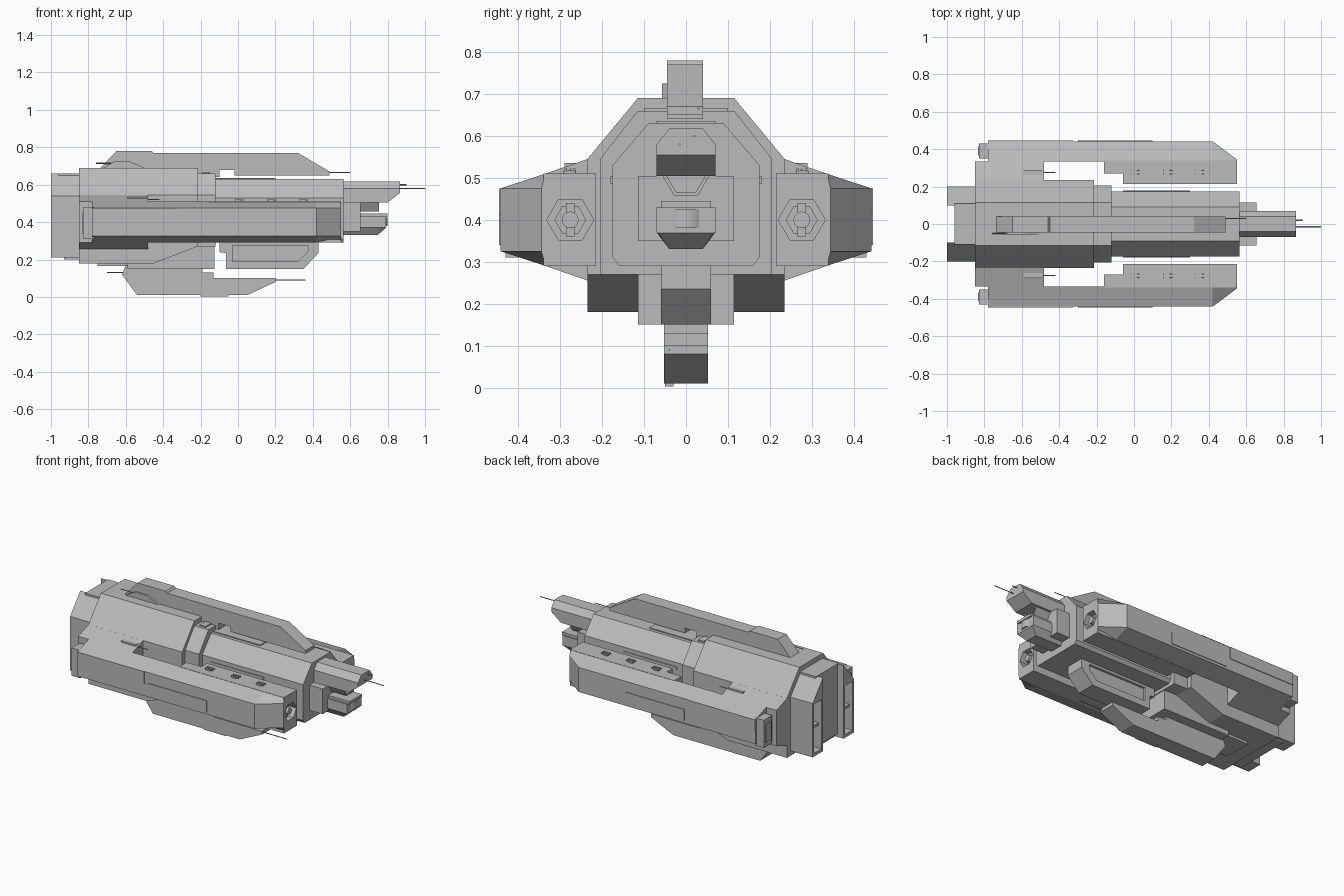
import bpy
import bmesh
import math

default_cube = bpy.data.objects.get("Cube")
if default_cube:
    bpy.data.objects.remove(default_cube, do_unlink=True)

# One plain hull colour
hull_grey = bpy.data.materials.new("hull_grey")
hull_grey.use_nodes = True
colour = (0.5, 0.5, 0.5, 1)
hull_grey.diffuse_color = colour
for node in hull_grey.node_tree.nodes:
    if node.type == "BSDF_PRINCIPLED":
        node.inputs["Base Color"].default_value = colour


def loft(name, rings):
    """Skin matching rings of points and cap both ends."""
    mesh = bpy.data.meshes.new(name)
    bm = bmesh.new()
    loops = [[bm.verts.new(point) for point in ring] for ring in rings]
    for first, second in zip(loops, loops[1:]):
        for i in range(len(first)):
            j = (i + 1) % len(first)
            bm.faces.new((first[i], first[j], second[j], second[i]))
    bm.faces.new(loops[0])
    bm.faces.new(loops[-1])
    bmesh.ops.recalc_face_normals(bm, faces=bm.faces)
    bm.to_mesh(mesh)
    bm.free()
    mesh.materials.append(hull_grey)
    part = bpy.data.objects.new(name, mesh)
    bpy.context.collection.objects.link(part)
    return part


def along_x(name, section, start, end):
    """Extrude a (y, z) section along the ship."""
    return loft(name, [[(x, y, z) for y, z in section] for x in (start, end)])


def across_y(name, profile, start, end):
    """Extrude an (x, z) side profile across the ship."""
    return loft(name, [[(x, y, z) for x, z in profile] for y in (start, end)])


def up_z(name, plan, start, end):
    """Extrude an (x, y) plan upward."""
    return loft(name, [[(x, y, z) for x, y in plan] for z in (start, end)])


def box(name, xs, ys, zs):
    plan = [(xs[0], ys[0]), (xs[1], ys[0]), (xs[1], ys[1]), (xs[0], ys[1])]
    return up_z(name, plan, zs[0], zs[1])


def symmetric(half):
    """Complete a half section with its mirror image."""
    return half + [(-y, z) for y, z in reversed(half)]


def ring_points(y, z, radius, sides=6):
    steps = [math.tau * i / sides for i in range(sides)]
    return [(y + radius * math.cos(a), z + radius * math.sin(a)) for a in steps]


def mirrored(part):
    """Repeat a left part on the right."""
    modifier = part.modifiers.new("other_side", "MIRROR")
    modifier.use_axis = (False, True, False)
    return part


def cut(part, cutter):
    cutter.hide_render = True
    cutter.hide_viewport = True
    modifier = part.modifiers.new("recess", "BOOLEAN")
    modifier.operation = "DIFFERENCE"
    modifier.solver = "EXACT"
    modifier.object = cutter


def antenna(name, start, end, y, z):
    return along_x(name, ring_points(y, z, 0.003, sides=4), start, end)


# Main hull: wide rear body, with its belly rising toward the front
def body_ring(x, floor):
    half = [(.115, .69), (.235, .545), (.235, floor)]
    return [(x, y, z) for y, z in symmetric(half)]


loft("main_hull", [body_ring(-.85, .18), body_ring(-.45, .18), body_ring(-.215, .27)])
along_x("hull_collar", symmetric([(.115, .66), (.205, .545), (.205, .27)]), -.23, -.12)
along_x("forward_hull", symmetric([(.09, .63), (.175, .53), (.175, .31), (.16, .29)]), -.14, .565)
along_x("belly_block", symmetric([(.115, .4), (.115, .15)]), -.59, -.125)
along_x("belly_skid", symmetric([(.09, .25), (.09, .165)]), -.75, -.55)

# Forward hull ridge plates and seam step
along_x("forward_roof_plate", symmetric([(.07, .636), (.07, .62)]), -.12, .2)
box("roof_band", (-.19, -.15), (-.1, .1), (.65, .667))
mirrored(box("shoulder_rail", (-.06, .3), (.17, .18), (.485, .505)))

# Engine block: two tall nacelles with open exhausts and a recessed core
nacelle = along_x("engine_nacelle", [(.1, .66), (.2, .54), (.2, .21), (.1, .21)], -1, -.84)
cut(nacelle, box("exhaust_cutter", (-1.1, -.93), (.115, .185), (.23, .53)))
mirrored(nacelle)
box("engine_core", (-.96, -.84), (-.11, .11), (.23, .66))
box("engine_sill", (-.93, -.84), (-.18, .18), (.2, .23))
mirrored(box("exhaust_vane", (-.98, -.92), (.115, .185), (.37, .385)))

# Side pods, joined to the hull by thick roots at the rear
mirrored(along_x("pod_root", [(.22, .25), (.335, .29), (.335, .51), (.22, .55)], -.85, -.48))


def pod_ring(x, outer):
    return [(x, .335, .29), (x, outer, .325), (x, outer, .475), (x, .335, .51)]


mirrored(loft("pod_shell", [pod_ring(-.78, .442), pod_ring(.42, .442), pod_ring(.55, .345)]))
inner_plan = [(-.16, .34), (-.16, .27), (-.06, .27), (-.06, .215), (.55, .215), (.55, .34)]
pod_inner = up_z("pod_inner_block", inner_plan, .29, .51)
cut(pod_inner, along_x("gun_port_cutter", ring_points(.276, .4, .056), .48, .6))
mirrored(pod_inner)
mirrored(box("pod_rear_cap", (-.83, -.77), (.35, .43), (.31, .48)))
mirrored(box("pod_cap_slot", (-.835, -.8), (.365, .415), (.34, .45)))
mirrored(box("pod_side_plate", (-.3, .1), (.44, .446), (.34, .41)))
mirrored(box("pod_rear_plate", (-.78, -.325), (.44, .446), (.4, .475)))

# Guns inside the pod ports
mirrored(along_x("pod_gun_base", ring_points(.276, .4, .038), .47, .51))
mirrored(along_x("pod_gun_barrel", ring_points(.276, .4, .02, sides=12), .47, .545))
mirrored(box("pod_gun_brace", (.48, .525), (.266, .286), (.36, .44)))

# Small turrets along each pod
for x in (0, .175, .345):
    mirrored(box("turret_base", (x - .015, x + .015), (.262, .292), (.505, .518)))
    for y in (.267, .287):
        mirrored(box("turret_barrel", (x - .02, x + .03), (y - .003, y + .003), (.515, .522)))
mirrored(box("root_turret", (-.59, -.49), (.25, .29), (.505, .535)))
mirrored(antenna("root_turret_barrel", -.5, -.42, .275, .52))

# Dorsal fin with sensor fairing
dorsal_profile = [(-.735, .69), (-.65, .78), (-.46, .78), (-.45, .77), (.32, .77),
                  (.49, .67), (.49, .65), (-.02, .65), (-.02, .68), (-.1, .68), (-.1, .64), (-.7, .64)]
across_y("dorsal_fin", dorsal_profile, -.045, .04)
across_y("fin_fairing", [(-.72, .69), (-.66, .725), (-.58, .725), (-.5, .69)], -.057, -.04)
antenna("fin_front_antenna", .48, .6, .03, .665)
antenna("fin_rear_antenna", -.76, -.68, -.05, .715)

# Ventral fin
ventral_profile = [(-.6, .17), (-.62, .12), (-.54, .01), (.05, .01), (.2, .08), (.2, .1),
                   (-.13, .1), (-.13, .13), (-.19, .13), (-.19, .17)]
across_y("ventral_fin", ventral_profile, -.053, .053)
box("ventral_step", (-.2, -.05), (-.05, -.03), (.003, .02))
antenna("ventral_front_antenna", .19, .36, -.04, .09)
antenna("ventral_rear_antenna", -.7, -.6, -.04, .13)

# Chin frame below the forward hull, recessed on each side
chin_profile = [(-.1, .3), (-.1, .24), (-.065, .235), (-.065, .15), (.35, .15), (.43, .235), (.43, .3)]
chin = across_y("chin_frame", chin_profile, -.06, .06)
panel = [(-.03, .275), (-.03, .19), (.32, .19), (.375, .245), (.375, .275)]
for name, low, high in (("left_panel_cutter", .045, .1), ("right_panel_cutter", -.1, -.045)):
    cut(chin, across_y(name, panel, low, high))

# Nose block and upper prow
along_x("nose_block", symmetric([(.115, .505), (.115, .35)]), .55, .655)


def prow_ring(x, floor):
    half = [(.04, .618), (.07, .58), (.07, floor)]
    return [(x, y, z) for y, z in symmetric(half)]


loft("upper_prow", [prow_ring(.5, .505), prow_ring(.8, .505), prow_ring(.865, .555)])
antenna("prow_antenna", .86, 1, -.015, .58)
antenna("prow_short_antenna", .86, .9, .02, .6)

# Hexagonal main cannon below the prow
cannon = along_x("main_cannon", ring_points(0, .507, .057), .6, .755)
cut(cannon, along_x("cannon_bore_cutter", ring_points(0, .507, .047), .7, .8))

# Lower prow with sensor drum
def jaw_ring(x, floor, width):
    half = [(.07, .43), (.07, .37), (width, floor)]
    return [(x, y, z) for y, z in symmetric(half)]


loft("lower_prow", [jaw_ring(.55, .33, .04), jaw_ring(.745, .33, .04), jaw_ring(.79, .368, .065)])
box("lower_prow_lid", (.64, .8), (-.06, .06), (.428, .445))
drum = up_z("sensor_drum", ring_points(.745, 0, .055, sides=24), .38, .425)
for face in drum.data.polygons:
    face.use_smooth = len(face.vertices) == 4
